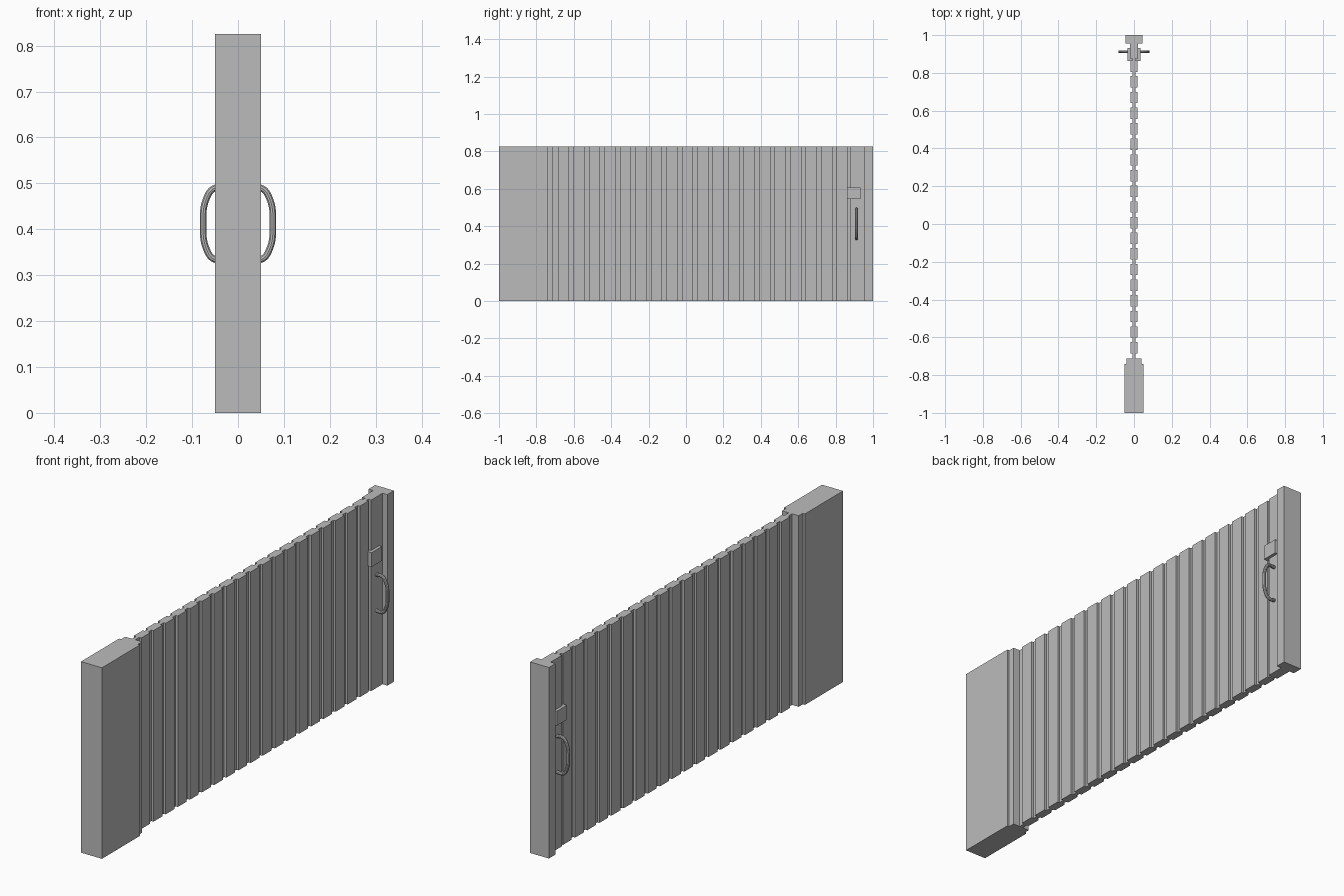
import bpy
import bmesh
from mathutils import Vector

cube = bpy.data.objects.get("Cube")
if cube:
    bpy.data.objects.remove(cube, do_unlink=True)

HEIGHT = 0.825

grey = bpy.data.materials.new("plain grey")
grey.use_nodes = True
grey.diffuse_color = (0.5, 0.5, 0.5, 1)
grey.node_tree.nodes["Principled BSDF"].inputs["Base Color"].default_value = (0.5, 0.5, 0.5, 1)


def add_object(name, data):
    obj = bpy.data.objects.new(name, data)
    bpy.context.collection.objects.link(obj)
    data.materials.append(grey)
    return obj


def extruded(name, half_profile, z0=0.0, z1=HEIGHT):
    """Mirror a (half width, y) outline across x = 0 and extrude it upward."""
    outline = half_profile + [(-x, y) for x, y in reversed(half_profile)]
    bm = bmesh.new()
    base = bm.faces.new([bm.verts.new((x, y, z0)) for x, y in outline])
    top = bmesh.ops.extrude_face_region(bm, geom=[base])
    verts = [v for v in top["geom"] if isinstance(v, bmesh.types.BMVert)]
    bmesh.ops.translate(bm, verts=verts, vec=(0, 0, z1 - z0))
    bmesh.ops.recalc_face_normals(bm, faces=bm.faces)
    mesh = bpy.data.meshes.new(name)
    bm.to_mesh(mesh)
    bm.free()
    return add_object(name, mesh)


# Thick fixed post with a stepped inner edge
extruded("fixed_post", [(0.05, -1), (0.05, -0.74), (0.04, -0.74), (0.04, -0.712)])

# Row of slats joined by thin hinge strips
PITCH, SLAT, THICK, THIN = 0.0828, 0.06, 0.018, 0.008
profile = [(THIN, -0.72)]
for i in range(19):
    start = -0.685 + i * PITCH
    profile += [(THIN, start), (THICK, start), (THICK, start + SLAT), (THIN, start + SLAT)]
profile.append((THIN, 0.88))
extruded("slatted_curtain", profile)

# Moving post with a wide end cap
extruded("moving_post", [(0.022, 0.877), (0.022, 0.955), (0.045, 0.955), (0.045, 1)])

# Latch block through the moving post
extruded("latch", [(0.035, 0.862), (0.035, 0.932)], 0.545, 0.607)

# Bowed pull handle on each side
for side, name in ((1, "left_handle"), (-1, "right_handle")):
    curve = bpy.data.curves.new(name, "CURVE")
    curve.dimensions = "3D"
    curve.bevel_depth = 0.0075
    curve.bevel_resolution = 3
    curve.resolution_u = 8
    curve.use_fill_caps = True
    path = [(0.018, 0.335), (0.052, 0.335), (0.068, 0.355), (0.076, 0.412),
            (0.068, 0.469), (0.052, 0.489), (0.018, 0.489)]
    spline = curve.splines.new("BEZIER")
    spline.bezier_points.add(len(path) - 1)
    for point, (x, z) in zip(spline.bezier_points, path):
        point.co = Vector((side * x, 0.912, z))
        point.handle_left_type = point.handle_right_type = "AUTO"
    handle = add_object(name, curve)
    bpy.ops.object.select_all(action="DESELECT")
    handle.select_set(True)
    bpy.context.view_layer.objects.active = handle
    bpy.ops.object.convert(target="MESH")
    bpy.ops.object.shade_smooth_by_angle()
